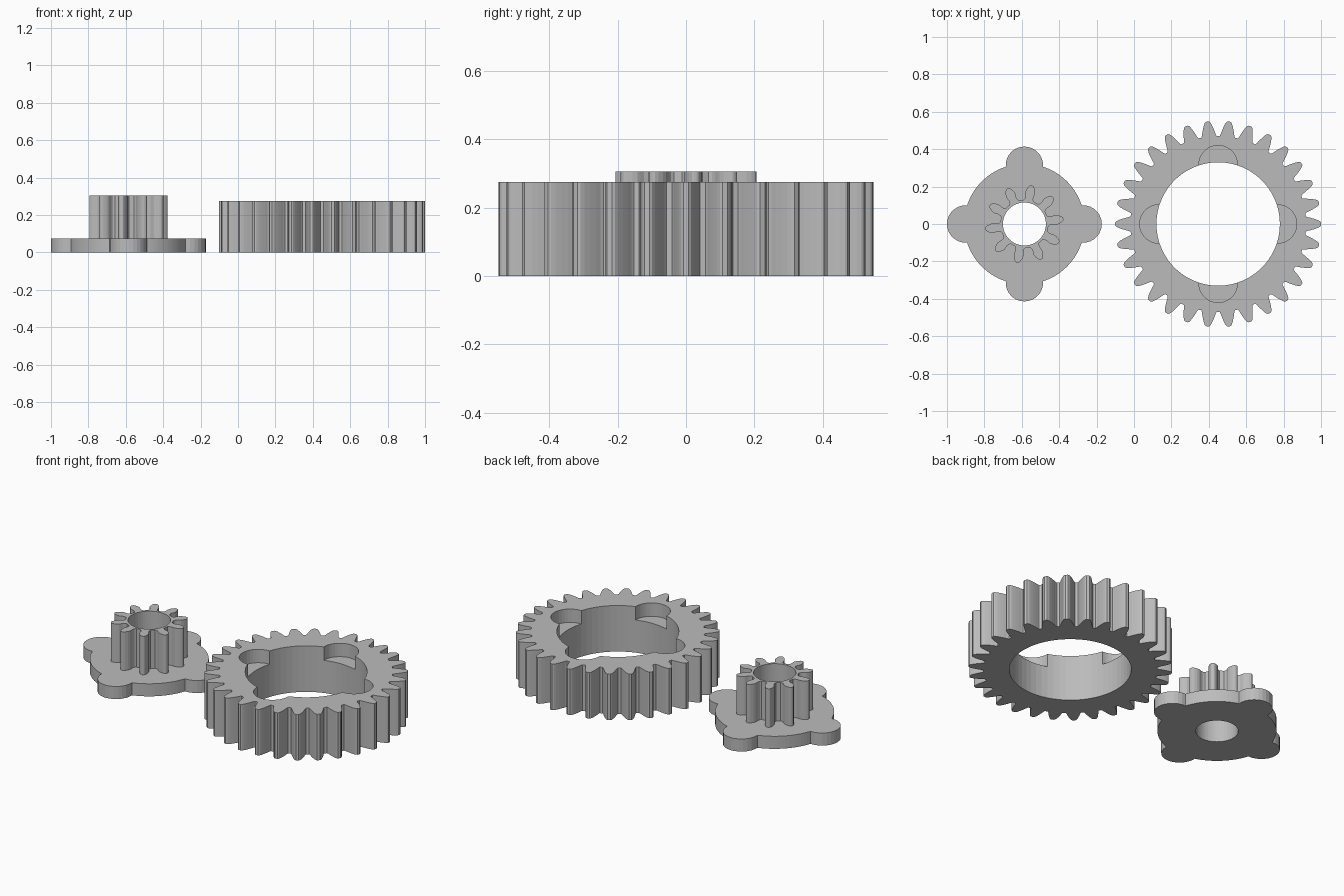
import bpy, bmesh
from math import pi, cos, sin, acos, atan2

if "Cube" in bpy.data.objects:
    bpy.data.objects.remove(bpy.data.objects["Cube"], do_unlink=True)

GREY = (0.5, 0.5, 0.5, 1.0)
grey = bpy.data.materials.new("plain_grey")
grey.use_nodes = True
grey.diffuse_color = GREY
grey.node_tree.nodes["Principled BSDF"].inputs["Base Color"].default_value = GREY

MODULE = 0.0344      # tooth size shared by both gears
LOBE_DIST, LOBE_R = 0.314, 0.1


def polar(r, a, cx=0.0):
    return (cx + r * cos(a), r * sin(a))


def circle(r, n=60):
    return [polar(r, 2 * pi * i / n) for i in range(n)]


def gear_outline(teeth, flank, phase=0.0):
    """flank: (radius, half thickness) pairs from root to tip, in modules."""
    points = []
    for t in range(teeth):
        mid = phase + 2 * pi * t / teeth
        points += [polar(r * MODULE, mid - h / r) for r, h in flank]
        points += [polar(r * MODULE, mid + h / r) for r, h in reversed(flank)]
    return points


def lobed_outline(radius, steps=14):
    """A disc with four round lobes on its rim."""
    d, r = LOBE_DIST, LOBE_R
    meet = acos((d * d + radius * radius - r * r) / (2 * d * radius))
    sweep = atan2(radius * sin(meet), radius * cos(meet) - d)
    points = []
    for k in range(4):
        turn = k * pi / 2
        for i in range(steps + 1):
            x, y = polar(r, -sweep + 2 * sweep * i / steps, d)
            points.append((x * cos(turn) - y * sin(turn), x * sin(turn) + y * cos(turn)))
        gap = pi / 2 - 2 * meet
        points += [polar(radius, turn + meet + gap * i / steps) for i in range(1, steps)]
    return points


def make_object(name, bm, x):
    bmesh.ops.recalc_face_normals(bm, faces=bm.faces[:])
    mesh = bpy.data.meshes.new(name)
    bm.to_mesh(mesh)
    bm.free()
    mesh.materials.append(grey)
    obj = bpy.data.objects.new(name, mesh)
    obj.location.x = x
    bpy.context.collection.objects.link(obj)
    return obj


def bored_solid(name, outline, bore, z0, z1, x):
    """Closed prism of an outline with a hole through it."""
    bm = bmesh.new()
    levels = []
    for z in (z0, z1):
        loops, edges = [], []
        for shape in (outline, bore):
            verts = [bm.verts.new((px, py, z)) for px, py in shape]
            edges += [bm.edges.new((verts[i - 1], verts[i])) for i in range(len(verts))]
            loops.append(verts)
        bmesh.ops.triangle_fill(bm, edges=edges, use_beauty=True, normal=(0, 0, 1))
        levels.append(loops)
    for low, high in zip(*levels):
        for i in range(len(low)):
            bm.faces.new((low[i - 1], low[i], high[i], high[i - 1]))
    return make_object(name, bm, x)


# Large ring gear with rounded teeth
ring_flank = [(13.65, 1.2), (13.9, 1.08), (14.4, 0.96), (15.0, 0.78),
              (15.5, 0.6), (15.85, 0.42), (16.0, 0.22)]
ring_gear = bored_solid("ring_gear", gear_outline(30, ring_flank),
                        circle(0.33), 0, 0.275, 0.45)

# Four pockets in the top of the ring gear
bm = bmesh.new()
for k in range(4):
    made = bmesh.ops.create_cone(bm, cap_ends=True, segments=36, radius1=0.103,
                                 radius2=0.103, depth=0.2)
    px, py = polar(LOBE_DIST + 0.003, k * pi / 2)
    bmesh.ops.translate(bm, verts=made["verts"], vec=(px, py, 0.295))
cutter = make_object("pocket_cutter", bm, 0.45)
cutter.hide_render = True
cutter.hide_viewport = True
cut = ring_gear.modifiers.new("pockets", "BOOLEAN")
cut.operation = "DIFFERENCE"
cut.solver = "EXACT"
cut.object = cutter

# Apply the cut and drop the helper
bpy.context.view_layer.update()
graph = bpy.context.evaluated_depsgraph_get()
carved = bpy.data.meshes.new_from_object(ring_gear.evaluated_get(graph))
ring_gear.modifiers.clear()
ring_gear.data = carved
bpy.data.objects.remove(cutter, do_unlink=True)

# Lobed flange under the small gear
PINION_X = -0.586
bored_solid("lobed_flange", lobed_outline(0.322), circle(0.115, 48), 0, 0.075, PINION_X)

# Small gear with undercut teeth
pinion_flank = [(3.75, 0.82), (3.95, 0.66), (4.3, 0.62), (4.7, 0.71), (5.0, 0.76),
                (5.4, 0.67), (5.8, 0.48), (6.05, 0.28), (6.1, 0.12)]
bored_solid("pinion_gear", gear_outline(10, pinion_flank, phase=0.13),
            circle(0.115, 48), 0.075, 0.305, PINION_X)
